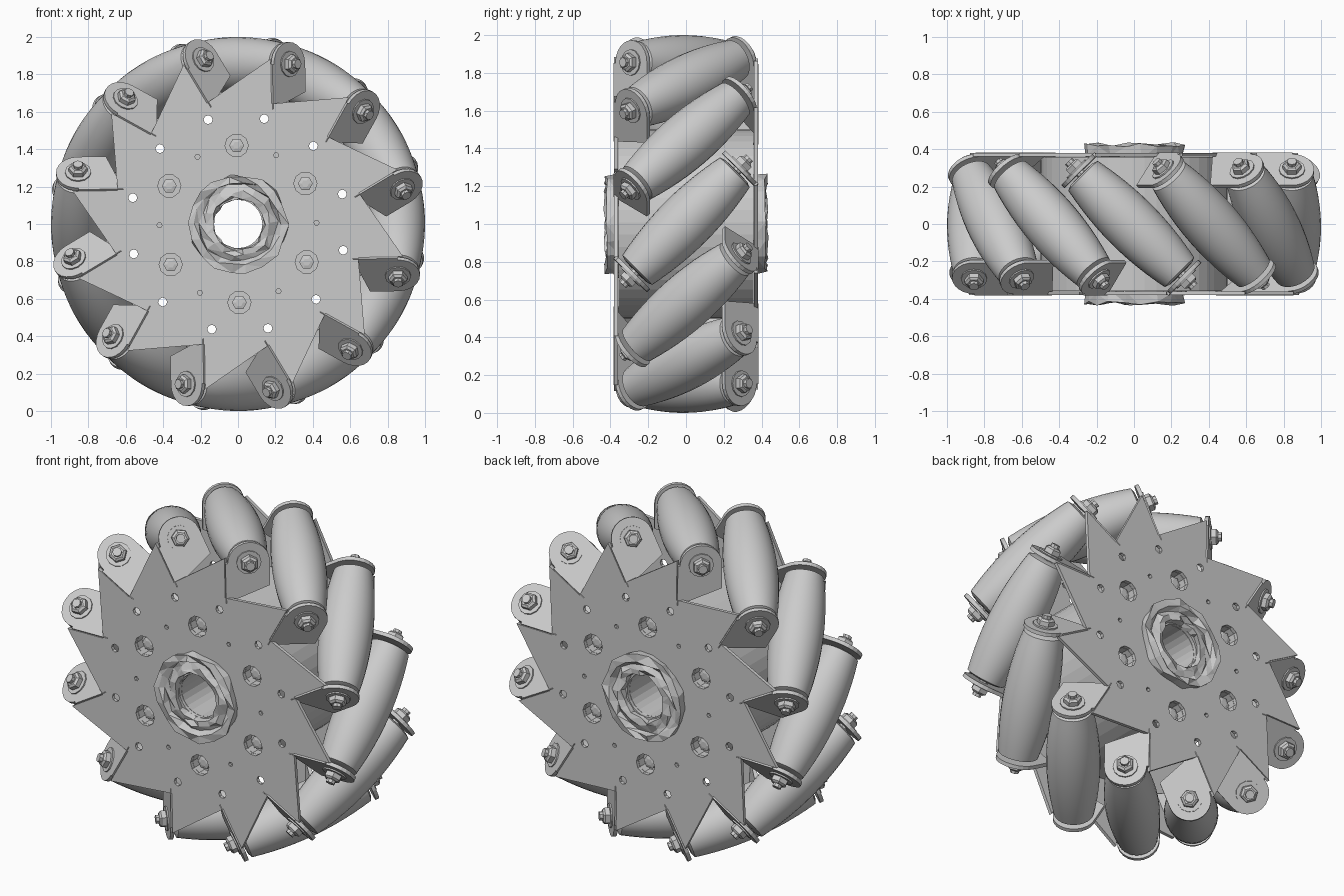
import bpy
import bmesh
import math
import random
from mathutils import Matrix, Vector

random.seed(4)
if "Cube" in bpy.data.objects:
    bpy.data.objects.remove(bpy.data.objects["Cube"])

COUNT = 12            # rollers around the wheel
AXLE_R = 0.85         # distance of roller centres from the wheel axis
STEP = 2 * math.pi / COUNT
# Wheel axis along y, lifted so that it rests on the ground
WHEEL = Matrix.Translation((0, 0, 1)) @ Matrix.Rotation(math.radians(-1), 4, 'Y')
HALF_TURN = Matrix.Rotation(math.pi, 4, 'X')
FACE_FRONT = Matrix.Rotation(math.pi / 2, 4, 'X')

grey = bpy.data.materials.new("light_grey")
grey.use_nodes = True
grey.diffuse_color = (0.6, 0.6, 0.6, 1)
grey.node_tree.nodes["Principled BSDF"].inputs["Base Color"].default_value = (0.6, 0.6, 0.6, 1)


def place(name, mesh, matrix):
    obj = bpy.data.objects.new(name, mesh)
    bpy.context.collection.objects.link(obj)
    obj.matrix_world = WHEEL @ matrix
    return obj


def ring(radius, n, cx=0.0, cy=0.0):
    return [(cx + radius * math.cos(2 * math.pi * i / n),
             cy + radius * math.sin(2 * math.pi * i / n)) for i in range(n)]


def polar(radius, angle):
    return radius * math.cos(angle), radius * math.sin(angle)


def sheet(name, outlines, half_thick):
    """Flat sheet from an outline and its holes, thickened both ways."""
    curve = bpy.data.curves.new(name, 'CURVE')
    curve.dimensions = '2D'
    curve.fill_mode = 'BOTH'
    curve.extrude = half_thick
    for pts in outlines:
        spline = curve.splines.new('POLY')
        spline.points.add(len(pts) - 1)
        for p, (x, y) in zip(spline.points, pts):
            p.co = (x, y, 0, 1)
        spline.use_cyclic_u = True
    temp = bpy.data.objects.new(name, curve)
    bpy.context.collection.objects.link(temp)
    bpy.context.view_layer.update()
    mesh = bpy.data.meshes.new_from_object(temp.evaluated_get(bpy.context.evaluated_depsgraph_get()))
    bpy.data.objects.remove(temp)
    mesh.materials.clear()
    mesh.materials.append(grey)
    for poly in mesh.polygons:
        poly.use_smooth = False
    return mesh


def lathe(name, profile, n, jitter=0.0, closed=False, smooth=False):
    """Turn (radius, height) points around local z."""
    bm = bmesh.new()
    rows = []
    for r, h in profile:
        rows.append([bm.verts.new(Vector((x, y, h)) + Vector(
            [random.uniform(-jitter, jitter) for _ in range(3)])) for x, y in ring(r, n)])
    pairs = list(zip(rows, rows[1:]))
    if closed:
        pairs.append((rows[-1], rows[0]))
    for a, b in pairs:
        for i in range(n):
            j = (i + 1) % n
            bm.faces.new((a[i], a[j], b[j], b[i]))
    if not closed:
        bm.faces.new(rows[0])
        bm.faces.new(rows[-1])
    if jitter:
        bmesh.ops.triangulate(bm, faces=bm.faces)
    bmesh.ops.recalc_face_normals(bm, faces=bm.faces)
    for f in bm.faces:
        f.smooth = smooth and len(f.verts) == 4
    for e in bm.edges:
        e.smooth = len(e.link_faces) == 2 and e.calc_face_angle(0) < 0.6
    mesh = bpy.data.meshes.new(name)
    bm.to_mesh(mesh)
    bm.free()
    mesh.materials.append(grey)
    return mesh


# Sawtooth side plate with bolt holes
outline = []
for k in range(COUNT):
    c, s = math.cos(k * STEP), math.sin(k * STEP)
    for u, t in ((0.64, -0.19), (0.88, -0.19)):
        outline.append((u * c - t * s, u * s + t * c))
small = [ring(0.024, 8, *polar(0.58, (k + 0.5) * STEP)) for k in range(COUNT)]
large = [ring(0.062, 10, *polar(0.42, (2 * k + 1) * STEP)) for k in range(6)]
pins = [ring(0.014, 6, *polar(0.42, 2 * k * STEP)) for k in range(6)]
bore = [ring(0.13, 24)]
plate = sheet("side_plate", [outline] + small + large + pins + bore, 0.01)

# Inner drum carrying both plates
drum = sheet("drum", [ring(0.5, 48)] + large + bore, 0.358)
place("drum", drum, FACE_FRONT)

# Rough bearing collar, same on both sides
collar = lathe("collar", [(0.262, 0.36), (0.262, 0.425), (0.225, 0.425), (0.205, 0.40),
                          (0.175, 0.415), (0.14, 0.41), (0.135, 0.36)], 18, 0.012, True)
screw = lathe("screw", [(0.04, 0), (0.04, 0.03), (0.02, 0.035)], 6)

for side, turn in (("front", Matrix()), ("back", HALF_TURN)):
    place(side + "_plate", plate, turn @ Matrix.Translation((0, -0.37, 0)) @ FACE_FRONT)
    place(side + "_collar", collar, turn @ FACE_FRONT)
    for k in range(6):
        x, z = polar(0.42, (2 * k + 1) * STEP)
        place(f"{side}_screw_{k + 1}", screw,
              turn @ Matrix.Translation((x, -0.31, z)) @ FACE_FRONT)
plug = lathe("plug", [(0.063, -0.31), (0.063, 0.31)], 10)
for k in range(6):
    x, z = polar(0.42, (2 * k + 1) * STEP)
    place(f"drum_plug_{k + 1}", plug, Matrix.Translation((x, 0, z)) @ FACE_FRONT)

# Barrel roller: its outer edge follows the wheel rim
HALF = 0.365
profile = [(0.06, -HALF - 0.012), (0.085, -HALF - 0.01)]
for i in range(13):
    s = -HALF + 2 * HALF * i / 12
    profile.append((1 - math.sqrt(AXLE_R ** 2 + s * s / 2), s))
profile += [(0.085, HALF + 0.01), (0.06, HALF + 0.012)]
roller = lathe("roller", profile, 28, smooth=True)

# Bent tab with a rounded end, and its fastener
arc = [polar(0.118, math.radians(a)) for a in range(90, -91, -15)]
tab = sheet("tab", [[(-0.24, -0.13), (-0.15, 0.118)] + arc + [(0.0, -0.13)]], 0.011)
axle = lathe("axle", [(0.026, -0.475), (0.026, 0.475)], 8)
washer = lathe("washer", [(0.07, 0), (0.07, 0.008)], 12)
nut = lathe("nut", [(0.05, 0), (0.05, 0.035), (0.036, 0.045)], 6)

for k in range(COUNT):
    spin = Matrix.Rotation(-k * STEP, 4, 'Y')
    tilt = Matrix.Translation((AXLE_R, 0, 0)) @ Matrix.Rotation(-math.pi / 4, 4, 'X')
    place(f"roller_{k + 1}", roller, spin @ tilt)
    place(f"axle_{k + 1}", axle, spin @ tilt)
    for side, turn in (("front", Matrix()), ("back", HALF_TURN)):
        base = spin @ turn @ tilt
        place(f"{side}_tab_{k + 1}", tab, base @ Matrix.Translation((0, 0, -0.40)))
        outward = base @ Matrix.Translation((0, 0, -0.411)) @ HALF_TURN
        place(f"{side}_washer_{k + 1}", washer, outward)
        place(f"{side}_nut_{k + 1}", nut, outward)
